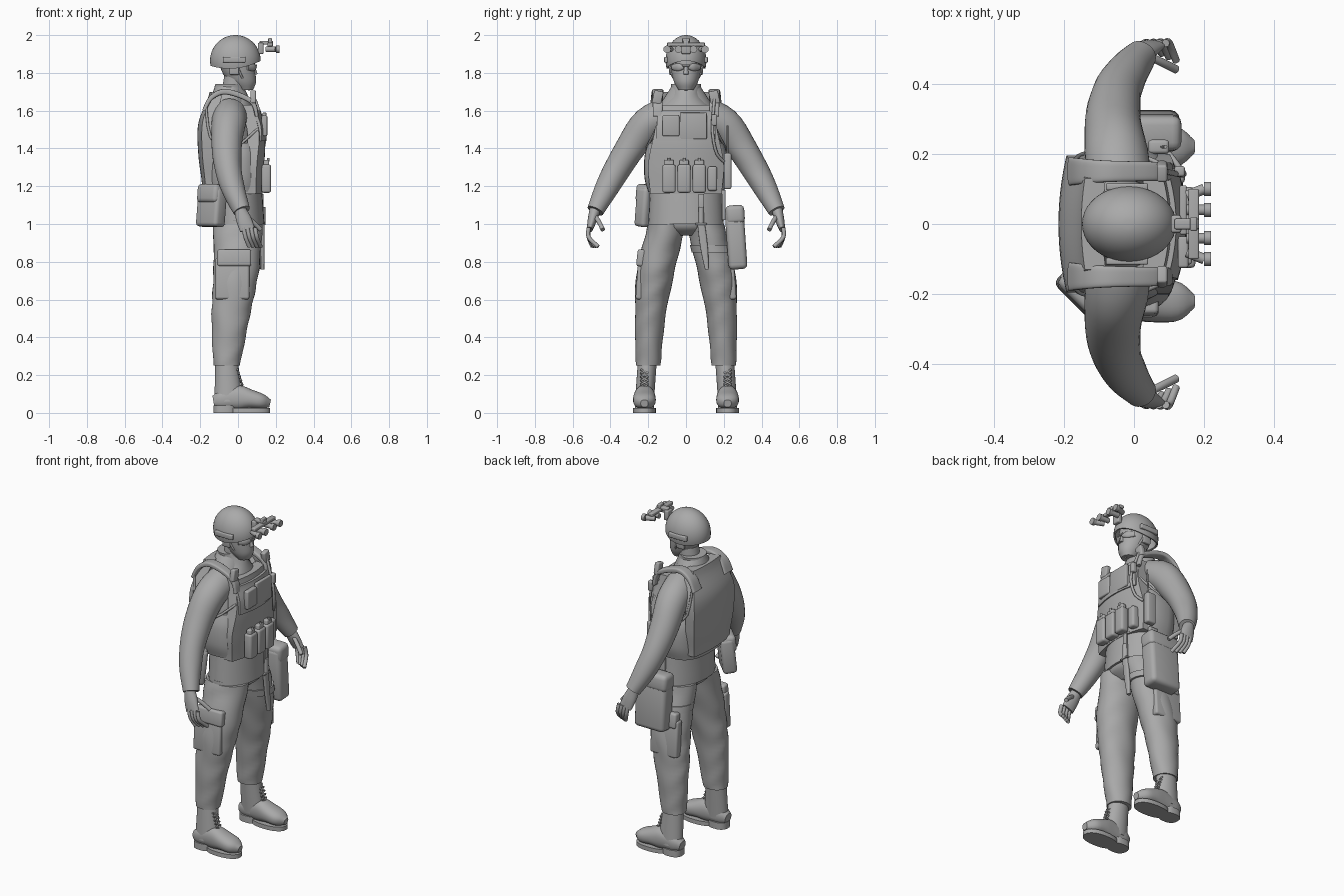
import bpy
import bmesh
from math import sin, cos, pi, radians
from mathutils import Vector, Matrix

default_cube = bpy.data.objects.get("Cube")
if default_cube:
    bpy.data.objects.remove(default_cube, do_unlink=True)

grey = bpy.data.materials.new("plain grey")
grey.use_nodes = True
grey.diffuse_color = (.4, .4, .4, 1)
for node in grey.node_tree.nodes:
    if node.type == 'BSDF_PRINCIPLED':
        node.inputs["Base Color"].default_value = grey.diffuse_color

FORWARD, SIDE, UP = (row.copy() for row in Matrix.Identity(3))
SIDES = (("left", 1), ("right", -1))


def finish(name, bm):
    """Turn a bmesh into a named, smooth-shaded object."""
    bmesh.ops.recalc_face_normals(bm, faces=bm.faces[:])
    mesh = bpy.data.meshes.new(name)
    bm.to_mesh(mesh)
    bm.free()
    obj = bpy.data.objects.new(name, mesh)
    bpy.context.scene.collection.objects.link(obj)
    mesh.materials.append(grey)
    bpy.ops.object.select_all(action='DESELECT')
    obj.select_set(True)
    bpy.context.view_layer.objects.active = obj
    bpy.ops.object.shade_smooth_by_angle(angle=radians(40))


def loft(name, rings):
    """Skin a list of point rings and cap both ends."""
    bm = bmesh.new()
    rows = [[bm.verts.new(point) for point in ring] for ring in rings]
    count = len(rows[0])
    for low, high in zip(rows, rows[1:]):
        for i in range(count):
            j = (i + 1) % count
            bm.faces.new((low[i], low[j], high[j], high[i]))
    bm.faces.new(rows[0])
    bm.faces.new(rows[-1])
    finish(name, bm)


def curve(values, t):
    """Smooth curve through evenly spaced numbers or vectors, t from 0 to 1."""
    last = len(values) - 1
    i = min(int(t * last), last - 1)
    t = t * last - i
    a, b, c, d = (values[min(max(i + step, 0), last)] for step in (-1, 0, 1, 2))
    bend = 2 * a - 5 * b + 4 * c - d
    twist = 3 * (b - c) + d - a
    return b + (c - a) * (t / 2) + bend * (t * t / 2) + twist * (t * t * t / 2)


def squared(value, power):
    return abs(value) ** (2 / power) * (1 if value > 0 else -1)


def sweep(name, path, wide, deep=None, up=FORWARD, flat=False, power=2, sides=32, folds=0, steps=20):
    """Tube along a path with changing width and depth; flat keeps its rings level."""
    path = [Vector(point) for point in path]
    deep = deep or wide
    centres = [curve(path, i / steps) for i in range(steps + 1)]
    rings = []
    for i, centre in enumerate(centres):
        tangent = UP if flat else (centres[min(i + 1, steps)] - centres[max(i - 1, 0)]).normalized()
        across = up.cross(tangent).normalized()
        along = tangent.cross(across)
        ring = []
        for k in range(sides):
            turn = 2 * pi * k / sides
            swell = 1 + folds * sin(i + 2 * sin(2 * turn + i / 5))
            ring.append(centre + swell * (across * curve(wide, i / steps) * squared(cos(turn), power)
                                          + along * curve(deep, i / steps) * squared(sin(turn), power)))
        rings.append(ring)
    loft(name, rings)


def cord(name, path, radius):
    """Round tube of constant thickness."""
    path = [Vector(point) for point in path]
    span = path[-1] - path[0]
    up = min((FORWARD, SIDE, UP), key=lambda axis: abs(axis.dot(span)))
    sweep(name, path, wide=(radius, radius), up=up, sides=12, steps=10)


def box(name, centre, size, tilt=0, spin=0):
    """Rounded box, turned about the forward axis by tilt, then about the upright by spin."""
    bm = bmesh.new()
    bmesh.ops.create_cube(bm, size=1)
    bmesh.ops.scale(bm, vec=size, verts=bm.verts)
    bmesh.ops.bevel(bm, geom=bm.edges[:], offset=min(size) / 4, segments=3, profile=.5, affect='EDGES')
    turn = Matrix.Rotation(radians(spin), 4, 'Z') @ Matrix.Rotation(radians(tilt), 4, 'X')
    bm.transform(Matrix.Translation(centre) @ turn)
    finish(name, bm)


def panel(name, bottom, top, halves, faces_at, thick, bend):
    """Armour plate between two heights, curved backwards or forwards by bend."""
    rings = []
    for i in range(21):
        t = i / 20
        z, half, x = bottom + (top - bottom) * t, curve(halves, t), curve(faces_at, t)
        ys = [half * (k / 8 - 1) for k in range(17)]
        outer = [(x + bend * y * y, y, z) for y in ys]
        inner = [(x + bend * y * y + thick, y, z) for y in reversed(ys)]
        rings.append(outer + inner)
    loft(name, rings)


# Torso, hips and neck
sweep("shirt", [(0, 0, 1), (-.01, 0, 1.25), (-.05, 0, 1.5), (-.05, 0, 1.74)],
      wide=(.2, .19, .2, .07), deep=(.14, .13, .13, .07), flat=True)
sweep("trouser_seat", [(0, 0, .94), (0, 0, 1.02)], wide=(.1, .18, .2), deep=(.07, .12, .13), flat=True)
sweep("neck", [(-.04, 0, 1.6), (-.01, 0, 1.8)], wide=(.06, .06))
sweep("collar", [(-.03, 0, 1.63), (-.05, 0, 1.74)], wide=(.12, .08, .08), deep=(.1, .09, .07), flat=True)

# Head and eyewear
sweep("head", [(.04, 0, 1.71), (0, 0, 1.82), (-.01, 0, 1.95)], wide=(.04, .065, .08, .08, .04),
      deep=(.04, .075, .09, .09, .05), flat=True)
sweep("nose", [(.08, 0, 1.83), (.09, 0, 1.79)], wide=(.01, .015))
box("lips", centre=(.07, 0, 1.76), size=(.03, .04, .01))
box("eyewear_bridge", centre=(.09, 0, 1.84), size=(.02, .04, .01))
for name, s in SIDES:
    sweep(f"{name}_eyewear_lens", [(.09, .01 * s, 1.83), (.08, .04 * s, 1.83), (.05, .07 * s, 1.83)],
          wide=(.01, .02, .015), deep=(.01, .01))
    box(f"{name}_ear", centre=(-.02, .08 * s, 1.82), size=(.05, .02, .06))
    box(f"{name}_helmet_rail", centre=(-.02, .106 * s, 1.87), size=(.12, .02, .03))
    cord(f"{name}_chin_strap", [(-.01, .08 * s, 1.85), (.02, .07 * s, 1.78), (.06, 0, 1.71)], radius=.006)

# Helmet shell with a rim that dips over the ears and nape
helmet_rings = []
steps = 18
for shell, order in ((1, range(1, steps + 1)), (.92, range(steps, 0, -1))):
    for k in order:
        ring = []
        for m in range(40):
            around = m * pi / 20
            rim = 1.68 + .2 * sin(around) ** 2 - .1 * cos(around)
            down = rim * k / steps
            ring.append((.134 * shell * sin(down) * cos(around) - .014,
                         .108 * shell * sin(down) * sin(around), 1.865 + .135 * shell * cos(down)))
        helmet_rings.append(ring)
loft("helmet", helmet_rings)

# Night goggles on the helmet
box("goggle_mount", centre=(.12, 0, 1.93), size=(.03, .05, .06))
box("goggle_arm", centre=(.15, 0, 1.96), size=(.07, .03, .02))
box("goggle_bar", centre=(.17, 0, 1.95), size=(.03, .2, .02))
box("goggle_hinge", centre=(.17, 0, 1.97), size=(.02, .04, .03))
for name, s in SIDES:
    for part, y, splay in (("inner", .04, 0), ("outer", .08, .02)):
        root = Vector((.15, y * s, 1.925))
        tip = root + Vector((.05, splay * s, 0))
        cord(f"{name}_{part}_goggle_tube", [root, tip], radius=.015)
        cord(f"{name}_{part}_goggle_lens", [tip, tip + FORWARD * .02], radius=.02)

# Arms and hands
for name, s in SIDES:
    sweep(f"{name}_sleeve", [(-.04, .1 * s, 1.58), (-.05, .2 * s, 1.53), (-.06, .29 * s, 1.41),
                             (-.05, .37 * s, 1.28), (-.02, .43 * s, 1.17), (.02, .48 * s, 1.07)],
          wide=(.09, .09, .08, .07, .06, .045), folds=.01)
    sweep(f"{name}_palm", [(.01, .48 * s, 1.08), (.05, .51 * s, .97)],
          wide=(.03, .025, .015), deep=(.03, .04, .04))
    for finger in range(4):
        knuckle = Vector((.03 + .02 * finger, .515 * s, .98))
        reach = .03 - .01 * finger
        cord(f"{name}_finger_{finger}", [knuckle, knuckle + Vector((.01, 0, -.05)),
                                         knuckle + Vector((.03, (reach - .05) * s, -.1))], radius=.011)
    cord(f"{name}_thumb", [(.04, .48 * s, 1.04), (.08, .46 * s, 1.01), (.12, .44 * s, .97)], radius=.012)

# Legs, cargo pockets and boots
for name, s in SIDES:
    sweep(f"{name}_trouser_leg", [(0, .1 * s, 1), (-.01, .16 * s, .75), (-.04, .19 * s, .5), (-.06, .2 * s, .25)],
          wide=(.1, .1, .08, .065), deep=(.13, .12, .1, .07), flat=True, folds=.02, steps=30)
    box(f"{name}_cargo_pocket", centre=(-.03, .235 * s, .71), size=(.18, .05, .22), tilt=4 * s)
    box(f"{name}_cargo_flap", centre=(-.02, .235 * s, .82), size=(.18, .05, .09), tilt=6 * s)
    y = .22 * s
    sweep(f"{name}_boot_shaft", [(-.05, y, .06), (-.06, .205 * s, .27)], wide=(.05, .05), deep=(.075, .06), flat=True)
    sweep(f"{name}_boot_foot", [(-.13, y, .06), (.01, y, .08), (.17, y, .05)],
          wide=(.03, .045, .05, .055, .06, .055, .02), deep=(.03, .05, .06, .065, .05, .04, .02), up=UP, power=2.3)
    sweep(f"{name}_boot_sole", [(.06, y, 0), (.06, y, .025)], wide=(.06, .06), deep=(.11, .11), flat=True, power=2.3)
    sweep(f"{name}_boot_heel", [(-.07, y, 0), (-.07, y, .04)], wide=(.05, .05), deep=(.06, .06), flat=True, power=2.5)
    for lace in range(5):
        for way in (-1, 1):
            eyelet = Vector((.03 - .006 * lace, y - .02 * way, .13 + .02 * lace))
            cord(f"{name}_lace_{lace}", [eyelet, eyelet + Vector((-.01, .04 * way, .02))], radius=.005)

# Armour vest
sweep("vest_waistband", [(-.02, 0, 1.17), (-.03, 0, 1.43)], wide=(.2, .22, .22, .2),
      deep=(.15, .15, .15, .14), flat=True, power=2.8, sides=40)
panel("vest_front", bottom=1.16, top=1.63, halves=(.19, .2, .17, .14), faces_at=(.13, .14, .14, .1),
      thick=-.06, bend=-1)
panel("vest_back", bottom=1.2, top=1.7, halves=(.17, .19, .19, .13), faces_at=(-.19, -.21, -.21, -.15),
      thick=.06, bend=.6)
panel("vest_chest_panel", bottom=1.44, top=1.6, halves=(.16, .15), faces_at=(.15, .145, .12),
      thick=-.02, bend=-1)
box("vest_chest_pouch", centre=(.14, -.08, 1.52), size=(.03, .09, .11))
box("vest_chest_patch", centre=(.14, .04, 1.52), size=(.02, .14, .14))
for name, s in SIDES:
    y = .15 * s
    sweep(f"{name}_shoulder_strap", [(.1, y, 1.57), (.07, y, 1.65), (-.06, y, 1.7), (-.14, y, 1.67), (-.18, y, 1.6)],
          wide=(.01, .015, .01), deep=(.025, .03, .04), up=SIDE, power=4)
    box(f"{name}_strap_buckle", centre=(.08, y, 1.67), size=(.03, .05, .07), tilt=12 * s)
    cord(f"{name}_armhole_edge", [(-.17, .18 * s, 1.62), (-.14, .2 * s, 1.45), (-.03, .21 * s, 1.4),
                                  (.1, .16 * s, 1.5)], radius=.007)

# Pouches and radio on the vest
for k in range(3):
    y = .08 * (k - 1) - .01
    box(f"magazine_pouch_{k}", centre=(.15, y, 1.24), size=(.05, .07, .15))
    box(f"magazine_{k}", centre=(.15, y, 1.31), size=(.03, .05, .06))
    cord(f"magazine_pull_{k}", [(.16, y, 1.33), (.16, y, 1.35)], radius=.007)
box("small_pouch", centre=(.12, .14, 1.24), size=(.05, .05, .13))
box("radio", centre=(.07, .22, 1.28), size=(.06, .04, .19))
cord("radio_antenna", [(.08, .22, 1.37), (.09, .22, 1.52)], radius=.005)
cord("radio_cable", [(.09, .15, 1.66), (.14, .14, 1.5), (.13, .16, 1.38), (.1, .2, 1.33)], radius=.008)
box("talk_button", centre=(.13, .15, 1.55), size=(.03, .03, .06))

# Hip bags, thigh strap and knife
box("right_hip_bag", centre=(-.14, -.19, 1.09), size=(.16, .08, .21), tilt=-6, spin=-45)
box("right_hip_bag_lid", centre=(-.14, -.19, 1.16), size=(.15, .09, .1), tilt=-6, spin=-45)
box("left_thigh_bag", centre=(.03, .265, .92), size=(.2, .1, .32), tilt=4)
box("left_thigh_bag_lid", centre=(.03, .26, 1.05), size=(.21, .1, .1), tilt=4)
box("left_bag_hanger", centre=(.03, .2, 1.1), size=(.06, .02, .16))
sweep("thigh_strap", [(0, .14, .85), (0, .13, .89)], wide=(.11, .11), deep=(.13, .13), flat=True)
box("knife_hanger", centre=(.13, .08, 1.11), size=(.01, .03, .1))
cord("knife_grip", [(.13, .08, 1), (.13, .08, 1.09)], radius=.015)
box("knife_guard", centre=(.13, .08, 1), size=(.03, .06, .01))
sweep("knife_sheath", [(.13, .11, .76), (.13, .08, 1)], wide=(.01, .02, .02), deep=(.01, .01), flat=True, power=3)
